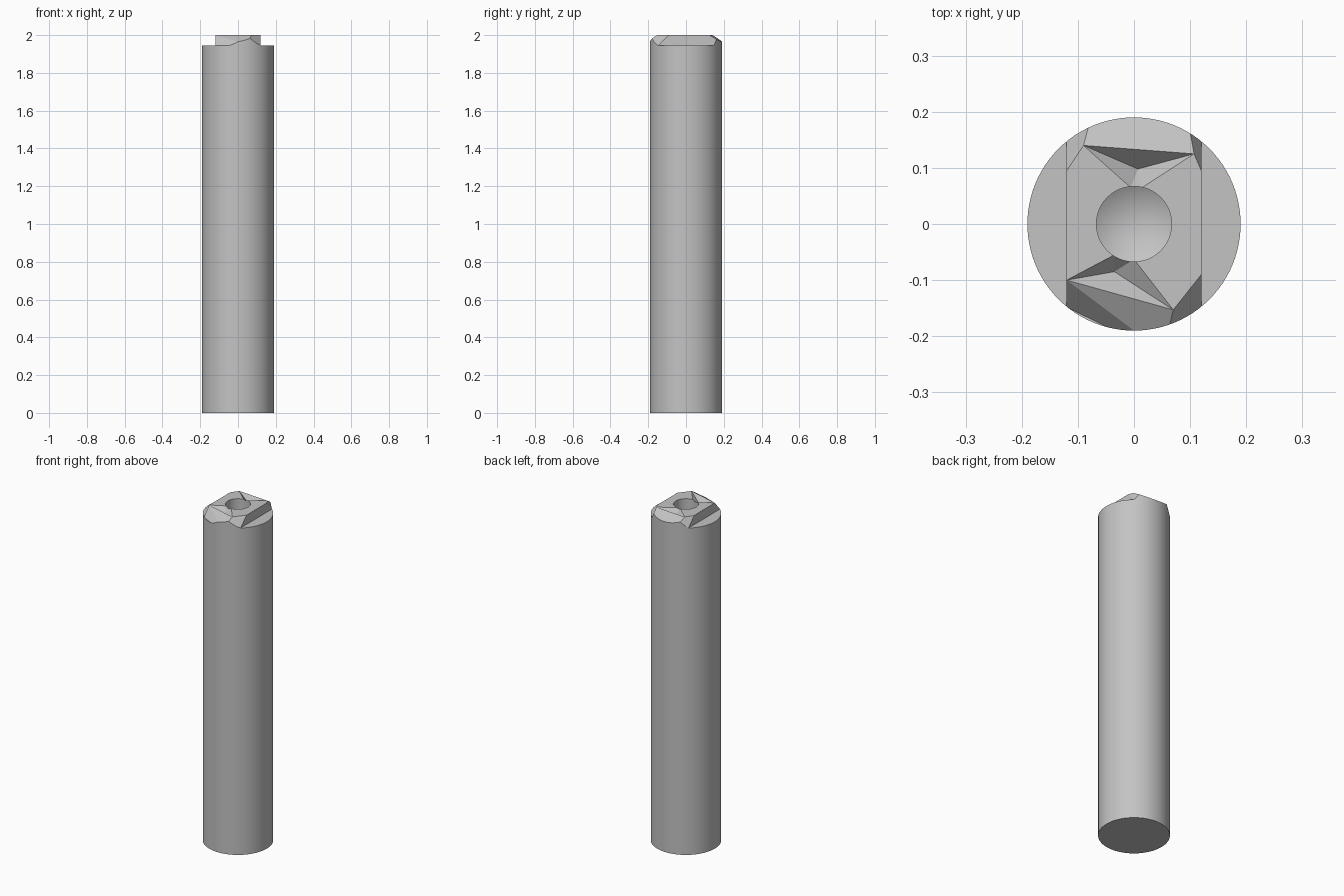
import bpy, bmesh
from mathutils import Vector, Matrix

cube = bpy.data.objects.get("Cube")
if cube:
    bpy.data.objects.remove(cube, do_unlink=True)

RADIUS, SHOULDER, TOP = 0.19, 1.945, 2.0

steel = bpy.data.materials.new("plain grey")
steel.use_nodes = True
steel.diffuse_color = (0.55, 0.55, 0.55, 1)
steel.node_tree.nodes["Principled BSDF"].inputs["Base Color"].default_value = (0.55, 0.55, 0.55, 1)


def make_object(name, bm):
    bmesh.ops.recalc_face_normals(bm, faces=bm.faces)
    mesh = bpy.data.meshes.new(name)
    bm.to_mesh(mesh)
    bm.free()
    mesh.materials.append(steel)
    obj = bpy.data.objects.new(name, mesh)
    bpy.context.collection.objects.link(obj)
    return obj


def cylinder(radius, low, high, sides=96):
    bm = bmesh.new()
    bmesh.ops.create_cone(bm, cap_ends=True, segments=sides, radius1=radius, radius2=radius,
                          depth=high - low, matrix=Matrix.Translation((0, 0, (low + high) / 2)))
    return bm


def slice_off(bm, point, normal):
    """Remove everything on the normal's side of a plane and close the cut."""
    geom = bm.verts[:] + bm.edges[:] + bm.faces[:]
    bmesh.ops.bisect_plane(bm, geom=geom, dist=1e-6, plane_co=point, plane_no=normal, clear_outer=True)
    bmesh.ops.holes_fill(bm, edges=[e for e in bm.edges if e.is_boundary])


def subtract(obj, cutter):
    mod = obj.modifiers.new("cut", "BOOLEAN")
    mod.operation, mod.solver, mod.object = "DIFFERENCE", "EXACT", cutter
    bpy.ops.object.select_all(action="DESELECT")
    bpy.context.view_layer.objects.active = obj
    obj.select_set(True)
    bpy.ops.object.modifier_apply(modifier=mod.name)


# Long round shaft
shaft = make_object("shaft", cylinder(RADIUS, 0, SHOULDER))

# Raised key across the top, with flat sides, sloped ends and clipped corners
bm = cylinder(RADIUS, SHOULDER, TOP)
for side in (-1, 1):
    slice_off(bm, (0.12 * side, 0, 0), (side, 0, 0))
slopes = [
    ((-0.12, -0.10, TOP), (0.07, -0.153, TOP), (0, -0.19, 1.965)),
    ((-0.09, 0.14, TOP), (0.107, 0.125, TOP), (0, 0.19, 1.965)),
    ((0.12, -0.09, TOP), (0.07, -0.153, TOP), (0.12, -0.148, SHOULDER)),
    ((0.12, 0.095, TOP), (0.107, 0.125, TOP), (0.12, 0.148, SHOULDER)),
    ((-0.12, 0.095, TOP), (-0.09, 0.14, TOP), (-0.12, 0.148, SHOULDER)),
    ((-0.12, -0.10, TOP), (0, -0.19, 1.965), (-0.12, -0.148, SHOULDER)),
]
for a, b, c in slopes:
    a, b, c = Vector(a), Vector(b), Vector(c)
    normal = (b - a).cross(c - a)
    slice_off(bm, a, normal if normal.z > 0 else -normal)
key = make_object("key", bm)

# Drilled centre hole with a conical floor
bm = cylinder(0.067, 1.87, 2.1, 48)
floor = [f for f in bm.faces if f.normal.z < -0.9]
tip = bmesh.ops.poke(bm, faces=floor)["verts"][0]
tip.co.z -= 0.04
drill = make_object("drill_cutter", bm)
cutters = [drill]

# Chipped pits beside the hole: rim outline and lowest point
pits = [
    ([(-0.12, -0.10), (0.07, -0.153), (0.0, -0.063), (-0.035, -0.055)], (-0.035, -0.085, 1.965)),
    ([(-0.09, 0.14), (0.107, 0.125), (0.013, 0.064), (-0.006, 0.065)], (0.007, 0.098, 1.96)),
]
for rim, low in pits:
    bm = bmesh.new()
    for x, y in rim:
        for z in (TOP, TOP + 0.03):
            bm.verts.new((x, y, z))
    bm.verts.new(low)
    bmesh.ops.convex_hull(bm, input=bm.verts)
    cutters.append(make_object("pit_cutter", bm))

subtract(shaft, drill)
for cutter in cutters:
    subtract(key, cutter)
for cutter in cutters:
    bpy.data.objects.remove(cutter, do_unlink=True)

# Smooth round walls, crisp edges
for obj, angle in ((shaft, 0.5), (key, 0.2)):
    bpy.ops.object.select_all(action="DESELECT")
    bpy.context.view_layer.objects.active = obj
    obj.select_set(True)
    bpy.ops.object.shade_smooth_by_angle(angle=angle)
